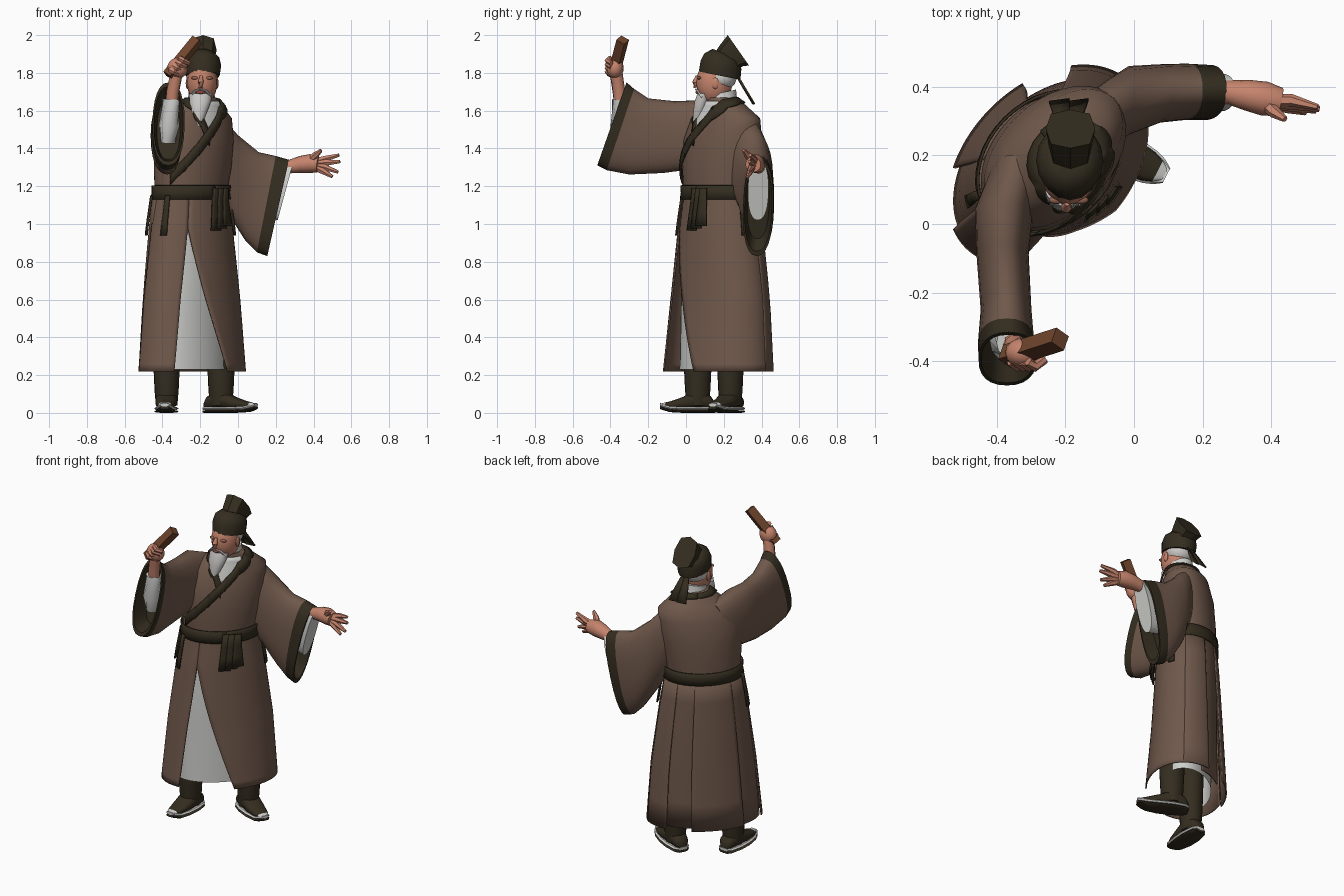
import bpy, bmesh, math
from mathutils import Vector

if "Cube" in bpy.data.objects:
    bpy.data.objects.remove(bpy.data.objects["Cube"])


def material(name, rgb):
    m = bpy.data.materials.new(name)
    m.use_nodes = True
    m.diffuse_color = (*rgb, 1)
    bsdf = m.node_tree.nodes["Principled BSDF"]
    bsdf.inputs["Base Color"].default_value = (*rgb, 1)
    bsdf.inputs["Roughness"].default_value = 0.8
    return m


ROBE = material("brown robe", (0.16, 0.098, 0.07))
TRIM = material("dark trim", (0.034, 0.026, 0.014))
CLOTH = material("pale cloth", (0.62, 0.62, 0.6))
SKIN = material("skin", (0.56, 0.23, 0.15))
HAIR = material("grey hair", (0.6, 0.59, 0.57))
WOOD = material("wood", (0.16, 0.06, 0.026))
LIPS = material("lips", (0.33, 0.07, 0.05))
SHADE = material("eyelid brown", (0.3, 0.13, 0.085))


def loft(name, rings, mats, closed=True, caps=True, rule=None, thick=0, angle=50):
    """Skin a list of rings; rule(i) gives the material slot of band i."""
    bm = bmesh.new()
    rows = [[bm.verts.new(p) for p in r] for r in rings]
    n = len(rows[0])
    for i in range(len(rows) - 1):
        for j in range(n if closed else n - 1):
            k = (j + 1) % n
            f = bm.faces.new((rows[i][j], rows[i][k], rows[i + 1][k], rows[i + 1][j]))
            f.material_index = rule(i) if rule else 0
    if closed and caps:
        bm.faces.new(rows[0][::-1])
        f = bm.faces.new(rows[-1])
        f.material_index = rule(len(rows) - 2) if rule else 0
    bmesh.ops.recalc_face_normals(bm, faces=bm.faces)
    mesh = bpy.data.meshes.new(name)
    bm.to_mesh(mesh)
    bm.free()
    ob = bpy.data.objects.new(name, mesh)
    bpy.context.collection.objects.link(ob)
    for m in (mats if isinstance(mats, list) else [mats]):
        mesh.materials.append(m)
    if thick:
        s = ob.modifiers.new("thickness", "SOLIDIFY")
        s.thickness, s.offset = thick, 0
    bpy.ops.object.select_all(action="DESELECT")
    ob.select_set(True)
    bpy.context.view_layer.objects.active = ob
    bpy.ops.object.shade_smooth_by_angle(angle=math.radians(angle))


def oval(c, a, b, n=20, power=1.0):
    """Ring around c with half axes a and b; a low power makes it boxier."""
    def bend(t):
        return math.copysign(abs(t) ** power, t)
    c, a, b = Vector(c), Vector(a), Vector(b)
    return [c + a * bend(math.cos(t)) + b * bend(math.sin(t))
            for t in (2 * math.pi * i / n for i in range(n))]


def tube(name, pts, radii, mat, n=8):
    pts = [Vector(p) for p in pts]
    rings = []
    for i, (p, r) in enumerate(zip(pts, radii)):
        d = pts[min(i + 1, len(pts) - 1)] - pts[max(i - 1, 0)]
        q = d.to_track_quat("Z", "Y")
        rings.append(oval(p, q @ Vector((r, 0, 0)), q @ Vector((0, r, 0)), n))
    loft(name, rings, mat)


def ball(name, c, size, mat, n=16, rows=10):
    x, y, z = c
    rings = []
    for i in range(rows + 1):
        t = math.pi * (0.02 + 0.96 * i / rows)
        s = math.sin(t)
        rings.append(oval((x, y, z - size[2] * math.cos(t)),
                          (size[0] * s, 0, 0), (0, size[1] * s, 0), n))
    loft(name, rings, mat)


# Body cross-sections: height, centre x, centre y, half width, half depth
BODY = [(0.22, -0.25, 0.17, 0.33, 0.225), (0.6, -0.25, 0.18, 0.3, 0.2),
        (0.98, -0.25, 0.18, 0.25, 0.18), (1.17, -0.25, 0.18, 0.215, 0.165),
        (1.3, -0.24, 0.185, 0.235, 0.172), (1.45, -0.23, 0.195, 0.245, 0.162),
        (1.56, -0.215, 0.21, 0.22, 0.135), (1.63, -0.2, 0.2, 0.13, 0.1),
        (1.67, -0.193, 0.185, 0.072, 0.08)]
TURN = math.radians(45)


def surf(deg, z, off=0.0):
    """Point on the body; -90 degrees is the chest, 0 the left side."""
    z = min(max(z, BODY[0][0]), BODY[-1][0])
    lo, hi = next(p for p in zip(BODY, BODY[1:]) if z <= p[1][0])
    t = (z - lo[0]) / (hi[0] - lo[0])
    _, cx, cy, w, d = (a + (b - a) * t for a, b in zip(lo, hi))
    x, y = (w + off) * math.cos(math.radians(deg)), (d + off) * math.sin(math.radians(deg))
    return Vector((cx + x * math.cos(TURN) - y * math.sin(TURN),
                   cy + x * math.sin(TURN) + y * math.cos(TURN), z))


def panel(name, mat, top, bottom, z0, z1, off=(0, 0), rows=6, cols=14, start=0.0):
    """Sheet on the body between two angles, which spread below the start fraction."""
    rings = []
    for i in range(rows + 1):
        t = i / rows
        s = max(0, (t - start) / (1 - start))
        a, b = (p + (q - p) * s for p, q in zip(top, bottom))
        rings.append([surf(a + (b - a) * j / cols, z0 + (z1 - z0) * t,
                           off[0] + (off[1] - off[0]) * t) for j in range(cols + 1)])
    loft(name, rings, mat, closed=False, thick=0.008)


# Torso, inner robe and skirt panels
loft("torso", [[surf(a, z) for a in range(0, 360, 10)]
               for z in (1.15, 1.22, 1.3, 1.38, 1.45, 1.51, 1.56, 1.6, 1.63, 1.67)], ROBE)
loft("inner_robe", [[surf(a, z, off) for a in range(0, 360, 10)]
                    for z, off in ((1.1, -0.02), (0.98, -0.022), (0.6, -0.05), (0.23, -0.08))],
     CLOTH, caps=False)
panel("skirt_right_panel", ROBE, (-196, -130), (-196, -142), 1.18, 0.22, (0, 0.006),
      rows=24, start=5 / 24)
panel("skirt_left_panel", ROBE, (-130, 8), (-82, 8), 1.18, 0.22, (0, 0.006),
      rows=24, cols=20, start=5 / 24)
for i, (a, b, hem) in enumerate([(4, 42, 0.008), (36, 78, -0.035), (70, 126, 0.008), (122, 168, -0.01)]):
    panel("skirt_back_panel_%d" % (i + 1), ROBE, (a, b), (a, b), 1.18, 0.22, (0.004, hem))

# Belt and hanging ties
panel("belt", TRIM, (-90, 270), (-90, 270), 1.205, 1.13, (0.012, 0.012), 2, 40)
for i, a in enumerate((-98, -90, -82)):
    off = 0.022 + 0.007 * i
    panel("sash_tail_%d" % i, TRIM, (a + 3, a + 12), (a - 2, a + 13),
          1.19, 0.965 + 0.012 * i, (off, off), 3, 3)
for i, a in enumerate((-163, -205, -20)):
    panel("side_tie_%d" % i, TRIM, (a - 4, a + 4), (a - 5, a + 5), 1.15, 0.94, (0.02, 0.02), 3, 2)


# Crossed collar bands: angle, height and half width along the path
def collar(name, path, off):
    rings = []
    for p, q in zip(path, path[1:]):
        for k in range(6):
            a, z, half = (u + (v - u) * k / 5 for u, v in zip(p, q))
            rings.append([surf(a, z + half * s, off) for s in (-1, 0, 1)])
    loft(name, rings, TRIM, closed=False, thick=0.01)


collar("under_collar", [(90, 1.655, 0.012), (180, 1.652, 0.014), (222, 1.625, 0.022),
                        (245, 1.55, 0.034), (258, 1.45, 0.036)], 0.006)
collar("over_collar", [(90, 1.655, 0.012), (0, 1.653, 0.014), (-45, 1.638, 0.02),
                       (-80, 1.585, 0.034), (-98, 1.5, 0.04), (-118, 1.4, 0.037),
                       (-138, 1.315, 0.034), (-160, 1.24, 0.032)], 0.011)
panel("chest_cloth", CLOTH, (-135, -60), (-110, -100), 1.65, 1.5, (0.003, 0.003))
loft("neck_cloth", [oval((-0.193, y, z), (r, 0, 0), (0, r * 1.1, 0.25 * r))
                    for y, z, r in ((0.185, 1.6, 0.085), (0.188, 1.65, 0.074),
                                    (0.19, 1.695, 0.068))], CLOTH)


# Wide sleeves: each section runs from a top point to a bottom point
def sleeve(name, sections, wide, mats, inward=None):
    rings = []
    for top, low, w in sections:
        top, low = Vector(top), Vector(low)
        rings.append(oval((top + low) / 2, (top - low) / 2, Vector(wide) * w, 24, 0.85))
    if inward:
        mid = sum(rings[-1], Vector()) / len(rings[-1])
        rim = [mid + (p - mid) * 0.9 for p in rings[-1]]
        rings += [rim, [mid + (p - mid) * 0.8 + Vector(inward) for p in rim]]
    n = len(sections)
    loft(name, rings, mats, rule=lambda i: int(i >= n - 2 and len(mats) > 1))


sleeve("right_sleeve", [((-0.33, 0.2, 1.6), (-0.34, 0.18, 1.27), 0.07),
                        ((-0.375, 0.06, 1.655), (-0.38, 0.03, 1.29), 0.085),
                        ((-0.38, -0.06, 1.65), (-0.385, -0.12, 1.27), 0.076),
                        ((-0.37, -0.2, 1.665), (-0.375, -0.3, 1.262), 0.074),
                        ((-0.37, -0.275, 1.715), (-0.375, -0.42, 1.285), 0.082),
                        ((-0.365, -0.315, 1.75), (-0.37, -0.47, 1.31), 0.085)],
       (1, 0, 0), [ROBE, TRIM], (0, 0.1, -0.03))
tube("right_inner_sleeve", [(-0.37, -0.335, 1.43), (-0.365, -0.345, 1.52), (-0.355, -0.345, 1.66)],
     [0.038, 0.055, 0.046], CLOTH, 12)
sleeve("left_sleeve", [((-0.15, 0.28, 1.6), (-0.14, 0.28, 1.2), 0.09),
                       ((-0.07, 0.325, 1.55), (-0.07, 0.325, 1.1), 0.1),
                       ((0.0, 0.36, 1.47), (-0.03, 0.36, 1.02), 0.1),
                       ((0.11, 0.385, 1.38), (0.04, 0.375, 0.91), 0.085),
                       ((0.2, 0.39, 1.36), (0.1, 0.38, 0.85), 0.082),
                       ((0.27, 0.39, 1.34), (0.155, 0.375, 0.83), 0.08)],
       (0, 1, 0), [ROBE, TRIM], (-0.08, 0, 0.02))
sleeve("left_inner_sleeve", [((0.14, 0.385, 1.31), (0.1, 0.38, 1.05), 0.05),
                             ((0.295, 0.385, 1.335), (0.21, 0.38, 1.02), 0.055)],
       (0, 1, 0), [CLOTH])

# Left hand, open
tube("left_palm", [(0.22, 0.385, 1.29), (0.28, 0.383, 1.305), (0.33, 0.375, 1.315),
                   (0.38, 0.365, 1.32), (0.425, 0.355, 1.315)],
     [0.035, 0.036, 0.045, 0.05, 0.042], SKIN, 12)
for i, (knuckle, tip) in enumerate([((0.46, 0.36, 1.345), (0.535, 0.34, 1.365)),
                                    ((0.47, 0.35, 1.325), (0.54, 0.335, 1.33)),
                                    ((0.46, 0.345, 1.3), (0.53, 0.33, 1.275)),
                                    ((0.45, 0.34, 1.28), (0.5, 0.325, 1.25)),
                                    ((0.41, 0.325, 1.365), (0.44, 0.305, 1.39))]):
    tube("left_finger_%d" % i, [(0.37, 0.36, 1.32), knuckle, tip], [0.02, 0.018, 0.009], SKIN, 6)

# Right hand gripping a wooden block
tube("right_forearm", [(-0.35, -0.345, 1.6), (-0.345, -0.355, 1.7), (-0.325, -0.37, 1.8)],
     [0.036, 0.034, 0.034], SKIN, 10)
ball("right_palm", (-0.32, -0.375, 1.825), (0.055, 0.045, 0.055), SKIN)
tube("wooden_block", [(-0.37, -0.385, 1.785), (-0.215, -0.335, 1.975)], [0.035, 0.035], WOOD, 4)
for i in range(4):
    x, z = -0.345 + 0.017 * i, 1.79 + 0.02 * i
    tube("right_finger_%d" % i, [(x - 0.015, -0.4, z + 0.03), (x + 0.005, -0.415, z + 0.015),
                                 (x + 0.035, -0.395, z)], [0.014, 0.016, 0.012], SKIN, 6)

# Head, face and hair
ball("head", (-0.19, 0.15, 1.75), (0.08, 0.095, 0.12), SKIN, 20, 14)
ball("hair", (-0.19, 0.188, 1.775), (0.083, 0.08, 0.068), HAIR, 20, 12)
tube("nose", [(-0.195, 0.06, 1.785), (-0.197, 0.048, 1.75), (-0.198, 0.052, 1.722)],
     [0.008, 0.016, 0.014], SKIN)
ball("mouth", (-0.198, 0.062, 1.697), (0.024, 0.012, 0.009), LIPS, 10, 6)
loft("beard", [oval((x, y, z), (w, 0, 0), (0, d, 0), 14) for x, y, z, w, d in
               [(-0.198, 0.095, 1.69, 0.06, 0.035), (-0.2, 0.085, 1.65, 0.058, 0.04),
                (-0.205, 0.072, 1.6, 0.044, 0.034), (-0.21, 0.058, 1.54, 0.024, 0.022),
                (-0.213, 0.045, 1.49, 0.006, 0.006)]], HAIR)
for side, label in ((-1, "right"), (1, "left")):
    x = -0.197
    tube(label + "_moustache", [(x + side * 0.004, 0.052, 1.712), (x + side * 0.03, 0.062, 1.705),
                                (x + side * 0.052, 0.085, 1.67)], [0.005, 0.007, 0.006], HAIR, 6)
    ball(label + "_eye", (-0.19 + side * 0.036, 0.07, 1.773), (0.022, 0.012, 0.009), SHADE, 10, 6)
    ball(label + "_ear", (-0.19 + side * 0.078, 0.155, 1.745), (0.009, 0.02, 0.03), SKIN, 10, 6)

# Cap with a backward-tilted crown and two tails
loft("cap_band", [oval((-0.187, y, z), (w, 0, 0), (0, d, -0.022), 16) for y, z, w, d in
                  [(0.178, 1.785, 0.09, 0.11), (0.185, 1.84, 0.098, 0.108),
                   (0.192, 1.88, 0.088, 0.096), (0.2, 1.905, 0.055, 0.06)]], TRIM)
loft("cap_crown", [oval((-0.185, y, z), (w, 0, 0), (0, d, e), 8, 0.7) for y, z, w, d, e in
                   [(0.2, 1.85, 0.06, 0.065, -0.03), (0.24, 1.89, 0.065, 0.062, -0.055),
                    (0.277, 1.92, 0.072, 0.056, -0.08)]], TRIM, angle=30)
for side, label in ((-1, "right"), (1, "left")):
    x = -0.19 + 0.012 * side
    loft(label + "_cap_tail", [[(x - w + side * s, y, z), (x + w + side * s, y + 0.008, z)]
                               for w, s, y, z in [(0.012, 0, 0.275, 1.77), (0.022, 0.008, 0.31, 1.71),
                                                  (0.03, 0.016, 0.355, 1.635)]],
         TRIM, closed=False, thick=0.008)


# Boots with a pale welt and toe tip above a dark outsole
def boot(side, ankle, heading, scale):
    f = Vector((math.cos(heading), math.sin(heading), 0))
    w = Vector((-f.y, f.x, 0))
    base = Vector((*ankle, 0))
    up = Vector((0, 0, 1))
    loft(side + "_boot_shaft", [oval(base + up * z, f * r * 1.05, w * r, 16) for z, r in
                                ((0.45, 0.074), (0.25, 0.07), (0.12, 0.064), (0.04, 0.057))], TRIM)
    shape = [(-0.08, 0.025, 0.06, 0), (-0.062, 0.045, 0.09, 0), (0, 0.058, 0.13, 0),
             (0.07, 0.056, 0.085, 0), (0.13, 0.045, 0.062, 0.004), (0.155, 0.034, 0.056, 0.012),
             (0.175, 0.018, 0.05, 0.02)]
    foot = [oval(base + f * s * scale + up * (h + lift + 0.02) / 2, w * r,
                 up * (h - lift - 0.02) / 2, 14, 0.8) for s, r, h, lift in shape]
    loft(side + "_boot_foot", foot, [TRIM, CLOTH], rule=lambda i: int(i == 5))
    for part, mat, mid, half in (("outsole", TRIM, 0.007, 0.007), ("welt", CLOTH, 0.023, 0.009)):
        loft(side + "_boot_" + part,
             [oval(base + f * s * scale * 1.03 + up * (mid + lift), w * (r + 0.006),
                   up * half, 8, 0.5) for s, r, h, lift in shape], mat, angle=35)


boot("right", (-0.378, 0.062), math.radians(-93), 1.1)
boot("left", (-0.09, 0.235), math.radians(-27), 1.15)
